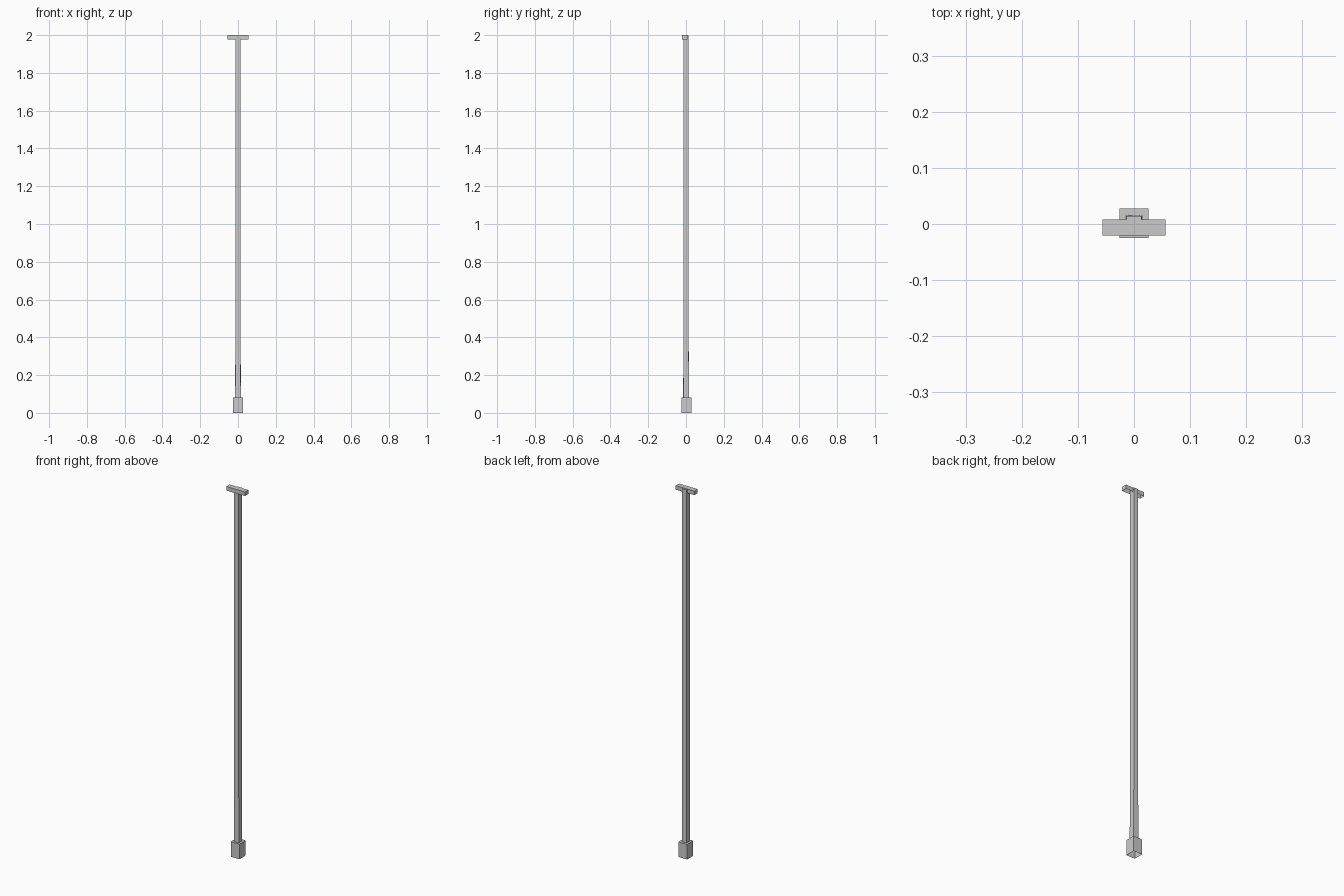
import bpy
import bmesh

if "Cube" in bpy.data.objects:
    bpy.data.objects.remove(bpy.data.objects["Cube"])


def mesh_object(name, bm):
    bmesh.ops.recalc_face_normals(bm, faces=bm.faces[:])
    mesh = bpy.data.meshes.new(name)
    bm.to_mesh(mesh)
    bm.free()
    obj = bpy.data.objects.new(name, mesh)
    bpy.context.collection.objects.link(obj)
    return obj


def box(name, lo, hi, open_bottom=False):
    bm = bmesh.new()
    bmesh.ops.create_cube(bm, size=1)
    for v in bm.verts:
        for i in range(3):
            v.co[i] = lo[i] if v.co[i] < 0 else hi[i]
    if open_bottom:
        bottom = [f for f in bm.faces if all(abs(v.co.z - lo[2]) < 1e-6 for v in f.verts)]
        bmesh.ops.delete(bm, geom=bottom, context='FACES_ONLY')
    return mesh_object(name, bm)


def tapered_sleeve(name, cy, levels):
    # Eight-sided wrap: each level is (height, corner offset, mid-side offset)
    bm = bmesh.new()
    rings = []
    for z, c, m in levels:
        pts = [(c, c), (0, m), (-c, c), (-m, 0), (-c, -c), (0, -m), (c, -c), (m, 0)]
        rings.append([bm.verts.new((x, y + cy, z)) for x, y in pts])
    for a, b in zip(rings, rings[1:]):
        for i in range(8):
            j = (i + 1) % 8
            bm.faces.new((a[i], a[j], b[j], b[i]))
    return mesh_object(name, bm)


# Hollow rubber foot
box("foot", (-0.026, -0.025, 0), (0.026, 0.028, 0.082), open_bottom=True)

# Long square shaft
box("shaft", (-0.0135, -0.0135, 0.08), (0.0135, 0.0145, 1.998))

# Slightly flared wrap fading into the lower shaft
tapered_sleeve("lower_sleeve", 0.0005, [(0.08, 0.0148, 0.0158), (0.39, 0.0136, 0.0126)])

# Short cross handle, hollow underneath
box("top_handle", (-0.056, -0.0205, 1.978), (0.056, 0.008, 2.0), open_bottom=True)
